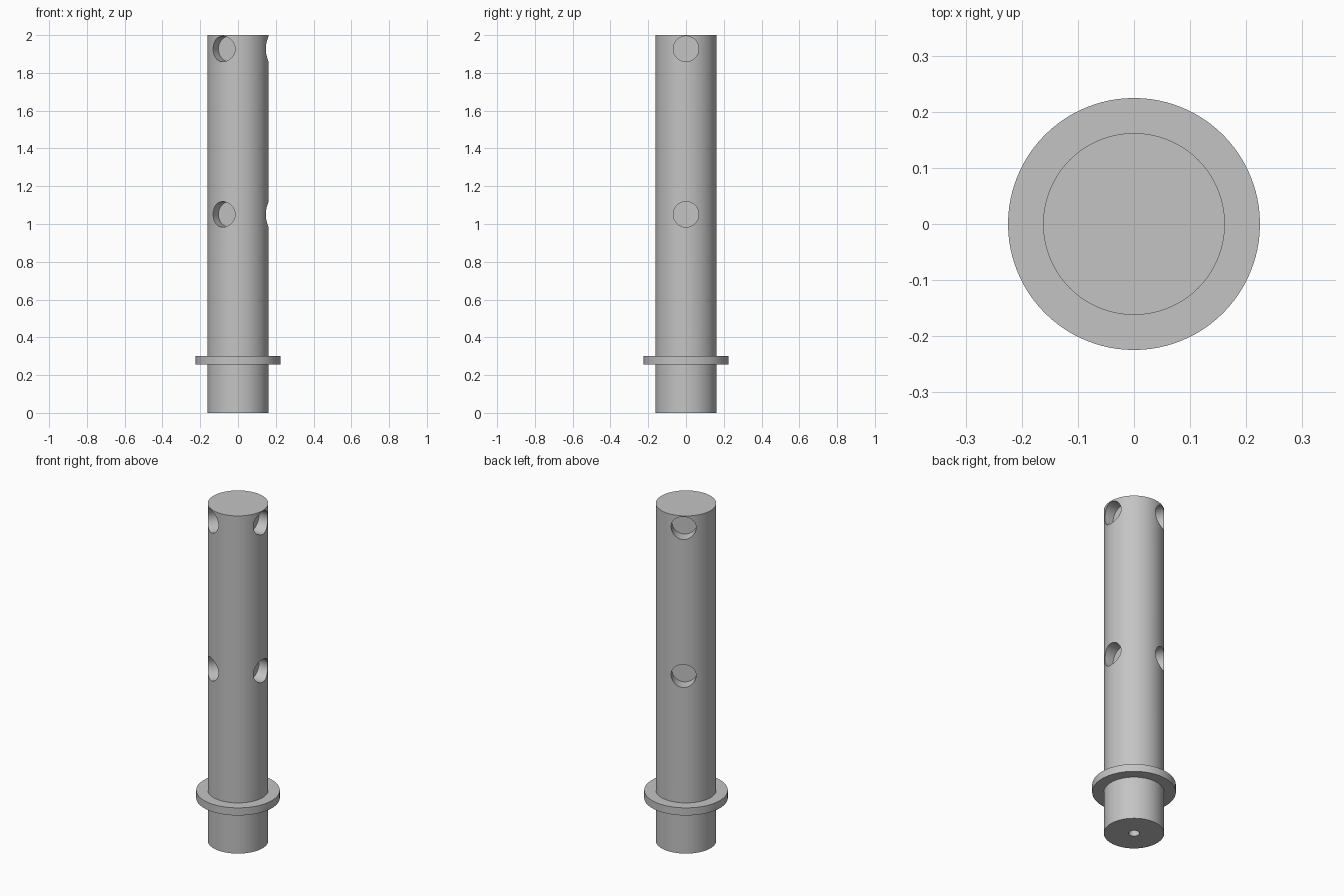
import bpy
import bmesh
import math
from mathutils import Matrix, Vector

if "Cube" in bpy.data.objects:
    bpy.data.objects.remove(bpy.data.objects["Cube"])

SEGMENTS = 96
BODY_R, FLANGE_R = 0.162, 0.2245
HOLE_R, HOLE_FLOOR = 0.0675, 0.09

steel = bpy.data.materials.new("grey_metal")
steel.diffuse_color = (0.55, 0.55, 0.55, 1)
steel.use_nodes = True
steel.node_tree.nodes["Principled BSDF"].inputs["Base Color"].default_value = steel.diffuse_color


def add_object(name, bm):
    mesh = bpy.data.meshes.new(name)
    bm.to_mesh(mesh)
    bm.free()
    mesh.materials.append(steel)
    obj = bpy.data.objects.new(name, mesh)
    bpy.context.collection.objects.link(obj)
    return obj


# Flanged post: one turned profile with a small bore in the underside
profile = [(0, 0.2), (0.029, 0.2), (0.029, 0), (BODY_R, 0), (BODY_R, 0.255),
           (FLANGE_R, 0.255), (FLANGE_R, 0.30), (BODY_R, 0.30), (BODY_R, 2), (0, 2)]
bm = bmesh.new()
verts = [bm.verts.new((r, 0, z)) for r, z in profile]
edges = [bm.edges.new(pair) for pair in zip(verts, verts[1:])]
bmesh.ops.spin(bm, geom=verts + edges, cent=(0, 0, 0), axis=(0, 0, 1),
               angle=math.tau, steps=SEGMENTS, use_duplicate=False)
bmesh.ops.remove_doubles(bm, verts=bm.verts, dist=1e-5)
bmesh.ops.recalc_face_normals(bm, faces=bm.faces)
post = add_object("flanged_post", bm)

# Flat-bottomed radial holes: two rows of three
bm = bmesh.new()
length = 0.2
for z in (1.051, 1.927):
    for i in range(3):
        place = (Matrix.Rotation(i * math.tau / 3, 4, 'Z')
                 @ Matrix.Translation(Vector((HOLE_FLOOR + length / 2, 0, z)))
                 @ Matrix.Rotation(math.pi / 2, 4, 'Y'))
        bmesh.ops.create_cone(bm, cap_ends=True, segments=48, radius1=HOLE_R,
                              radius2=HOLE_R, depth=length, matrix=place)
cutter = add_object("hole_cutter", bm)
cutter.hide_render = True

# Cut the holes, then remove the helper
bpy.context.view_layer.objects.active = post
post.select_set(True)
cut = post.modifiers.new("radial_holes", 'BOOLEAN')
cut.operation = 'DIFFERENCE'
cut.solver = 'EXACT'
cut.object = cutter
bpy.ops.object.modifier_apply(modifier=cut.name)
bpy.data.objects.remove(cutter)

bpy.ops.object.shade_smooth_by_angle(angle=math.radians(30))
